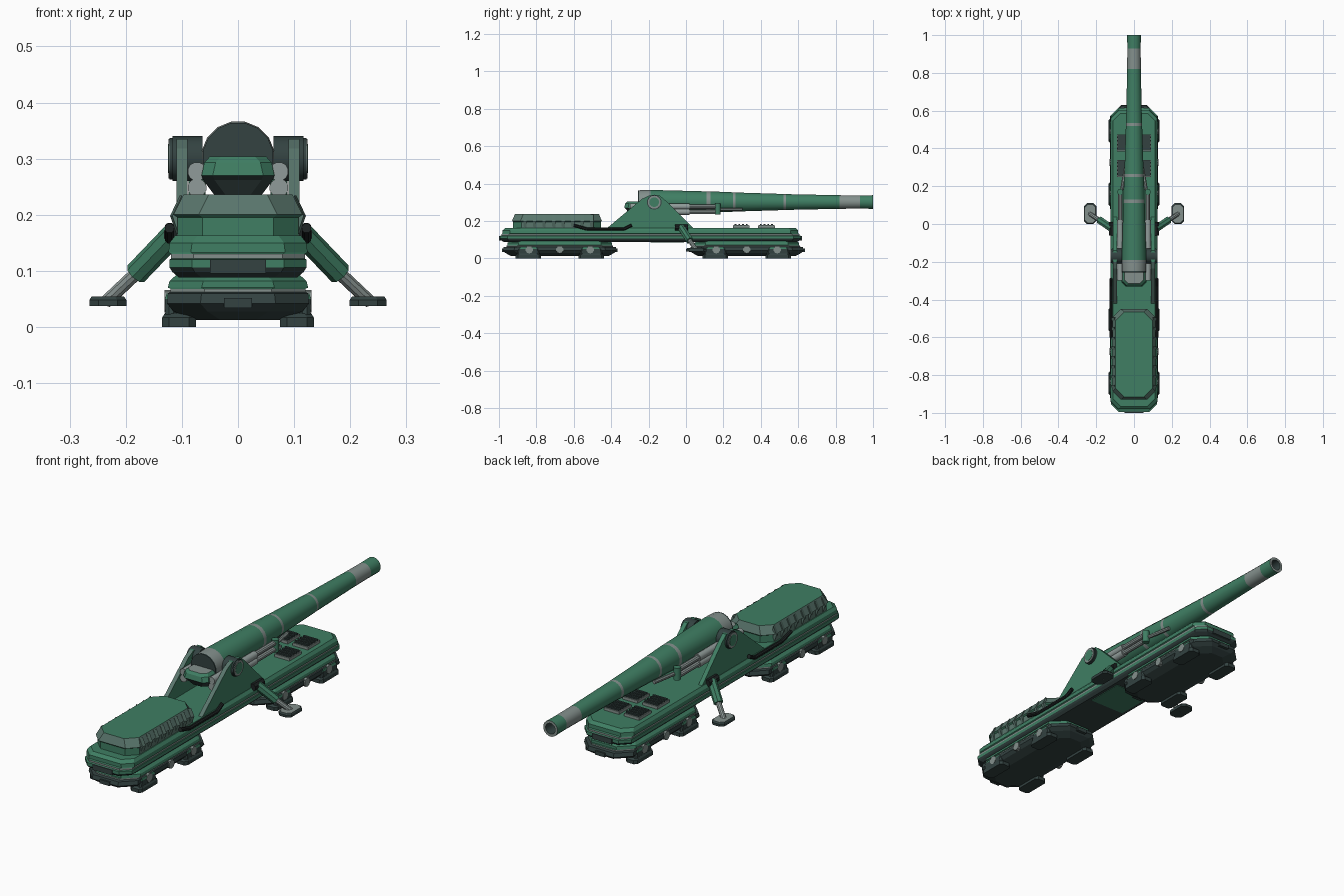
import bpy, bmesh, math
from mathutils import Vector

cube = bpy.data.objects.get("Cube")
if cube:
    bpy.data.objects.remove(cube, do_unlink=True)


def material(name, rgb):
    m = bpy.data.materials.new(name)
    m.use_nodes = True
    m.diffuse_color = (*rgb, 1)
    m.node_tree.nodes["Principled BSDF"].inputs["Base Color"].default_value = (*rgb, 1)
    return m


MATS = [material("army_green", (0.05, 0.21, 0.125)),
        material("dark_steel", (0.033, 0.055, 0.053)),
        material("light_grey", (0.23, 0.28, 0.265)),
        material("grey_green", (0.1, 0.18, 0.15)),
        material("black_rubber", (0.012, 0.016, 0.016)),
        material("pale_metal", (0.28, 0.33, 0.32))]
GREEN, DARK, GREY, MIST, BLACK, PALE = range(6)


def loft(name, rings, cols, smooth=False, rule=None):
    """Skin a stack of equal rings; cols gives one colour per band."""
    bm = bmesh.new()
    vs = [[bm.verts.new(p) for p in ring] for ring in rings]
    n = len(rings[0])
    for a, b, col in zip(vs, vs[1:], cols):
        for i in range(n):
            j = (i + 1) % n
            bm.faces.new((a[i], a[j], b[j], b[i])).material_index = col
    bm.faces.new(vs[0]).material_index = cols[0]
    bm.faces.new(vs[-1]).material_index = cols[-1]
    bmesh.ops.recalc_face_normals(bm, faces=bm.faces)
    if rule:
        for f in bm.faces:
            f.material_index = rule(f)
    me = bpy.data.meshes.new(name)
    bm.to_mesh(me)
    bm.free()
    for m in MATS:
        me.materials.append(m)
    ob = bpy.data.objects.new(name, me)
    bpy.context.collection.objects.link(ob)
    if smooth:
        bpy.ops.object.select_all(action="DESELECT")
        ob.select_set(True)
        bpy.context.view_layer.objects.active = ob
        bpy.ops.object.shade_smooth_by_angle(angle=math.radians(35))
    return ob


def hull(name, cx, cy, levels, cols, cut=0.04, rule=None):
    """Stack of chamfered rectangles given as (half x, half y, z)."""
    rings = []
    for hx, hy, z in levels:
        c = min(cut, hx * 0.6, hy * 0.6)
        quarter = [(hx, hy - c), (hx - c, hy)]
        pts = quarter + [(-x, y) for x, y in quarter[::-1]]
        pts += [(-x, -y) for x, y in pts]
        rings.append([(cx + x, cy + y, z) for x, y in pts])
    return loft(name, rings, cols, rule=rule)


def box(name, cx, cy, cz, sx, sy, sz, col):
    corners = [(-1, -1), (1, -1), (1, 1), (-1, 1)]
    rings = [[(cx + a * sx / 2, cy + b * sy / 2, cz + k * sz / 2) for a, b in corners]
             for k in (-1, 1)]
    return loft(name, rings, [col])


def tube(name, a, b, r, col, sides=12):
    a, b = Vector(a), Vector(b)
    q = (b - a).to_track_quat("Z", "Y")
    circle = [q @ Vector((math.cos(t), math.sin(t), 0)) * r
              for t in (2 * math.pi * (i + 0.5) / sides for i in range(sides))]
    return loft(name, [[p + c for c in circle] for p in (a, b)], [col], True)


# Long deck with skirt, pale seam and sloped upper edge
hull("deck", 0, -0.19,
     [(0.105, 0.785, 0.088), (0.117, 0.8, 0.098), (0.122, 0.805, 0.106), (0.122, 0.805, 0.12),
      (0.119, 0.797, 0.122), (0.119, 0.797, 0.13), (0.124, 0.79, 0.133), (0.122, 0.79, 0.15),
      (0.112, 0.775, 0.163)],
     [DARK, DARK, GREEN, GREEN, GREY, GREEN, GREEN, GREEN])
for end in (-1, 1):
    box("deck_bumper", 0, -0.19 + end * 0.8, 0.108, 0.1, 0.02, 0.025, DARK)
box("belly_panel", 0, -0.1, 0.087, 0.18, 0.18, 0.004, GREEN)

# Two bogies with corner pods, side bosses and couplings
for place, cy in (("front", -0.675), ("rear", 0.325)):
    hull(place + "_bogie", 0, cy,
         [(0.077, 0.26, 0.012), (0.115, 0.29, 0.028), (0.127, 0.305, 0.042), (0.125, 0.3, 0.06),
          (0.12, 0.285, 0.062), (0.12, 0.285, 0.068), (0.125, 0.28, 0.07), (0.122, 0.28, 0.082),
          (0.105, 0.26, 0.097)],
         [DARK, DARK, DARK, DARK, GREY, GREEN, GREEN, GREEN], 0.06)
    for end in (-1, 1):
        box(place + "_coupling", 0, cy + end * 0.3, 0.043, 0.05, 0.02, 0.018, DARK)
        for s in (-1, 1):
            hull(place + "_pod", s * 0.105, cy + end * 0.168,
                 [(0.03, 0.068, 0), (0.03, 0.068, 0.017), (0.025, 0.058, 0.025)],
                 [DARK, DARK], 0.012)
            hull(place + "_pod_guard", s * 0.119, cy + end * 0.168,
                 [(0.01, 0.06, 0.022), (0.011, 0.055, 0.05), (0.008, 0.045, 0.06)],
                 [DARK, GREEN], 0.008)
    for s in (-1, 1):
        for k in (-1, 0, 1):
            y = cy + k * 0.163
            tube(place + "_boss", (s * 0.115, y, 0.046), (s * 0.131, y, 0.046), 0.02, GREY, 10)


# Engine housing: grey-green louvred sides, green top and lower ends
def housing_colour(f):
    if f.normal.z > 0.9:
        return GREEN
    if abs(f.normal.x) > 0.9 or f.calc_center_median().z > 0.2:
        return MIST
    return GREEN


hull("engine_housing", 0, -0.69,
     [(0.108, 0.235, 0.155), (0.108, 0.235, 0.195), (0.115, 0.24, 0.2), (0.097, 0.225, 0.236)],
     [GREEN] * 3, 0.045, housing_colour)
for s in (-1, 1):
    for i in range(8):
        y = -0.87 + i * 0.051
        ring = [(s * 0.106, y, 0.166), (s * 0.117, y, 0.198), (s * 0.1, y, 0.234),
                (s * 0.09, y, 0.2)]
        loft("louvre", [ring, [(x + s * 0.004, yy + 0.018, z) for x, yy, z in ring]], [MIST])

# Barrel, breech face and bore, turned around the gun axis
AXIS = 0.301
profile = [(-0.25, 0.064, GREY), (-0.19, 0.066, GREEN), (0.11, 0.058, GREY), (0.13, 0.058, GREEN),
           (0.25, 0.053, GREY), (0.265, 0.052, GREEN), (0.52, 0.044, GREY), (0.535, 0.043, GREEN),
           (0.82, 0.037, GREY), (0.93, 0.036, GREEN), (1.0, 0.037, GREY), (1.0, 0.025, DARK),
           (0.9, 0.022, DARK)]
turn = [2 * math.pi * (i + 0.5) / 16 for i in range(16)]
loft("barrel", [[(r * math.sin(t), y, AXIS + r * math.cos(t)) for t in turn]
                for y, r, c in profile], [c for y, r, c in profile[:-1]], True)
tube("breech_face", (0, -0.256, AXIS), (0, -0.24, AXIS), 0.064, DARK, 16)


def tray_colour(f):
    if f.normal.z > 0.9:
        return GREY
    return GREEN if f.calc_center_median().z > 0.268 else DARK


hull("breech_tray", 0, -0.255,
     [(0.042, 0.045, 0.235), (0.062, 0.065, 0.262), (0.065, 0.075, 0.27), (0.06, 0.07, 0.293),
      (0.05, 0.06, 0.304)], [DARK] * 4, 0.02, tray_colour)

for s in (-1, 1):
    # Trunnion cheek with pale sloping front edge
    shape = [(-0.43, 0.155), (-0.235, 0.318), (-0.2, 0.335), (-0.14, 0.335), (-0.11, 0.31),
             (0.045, 0.155)]
    loft("trunnion_cheek", [[(s * x, y, z) for y, z in shape] for x in (0.09, 0.11)], [GREEN],
         rule=lambda f: MIST if f.normal.y < -0.3 else GREEN)
    tube("trunnion_drum", (s * 0.063, -0.17, 0.3), (s * 0.117, -0.17, 0.3), 0.04, DARK, 14)
    tube("trunnion_cap", (s * 0.11, -0.17, 0.3), (s * 0.122, -0.17, 0.3), 0.037, DARK, 14)
    tube("trunnion_ring", (s * 0.12, -0.17, 0.3), (s * 0.124, -0.17, 0.3), 0.035, GREY, 14)
    tube("trunnion_hub", (s * 0.12, -0.17, 0.3), (s * 0.125, -0.17, 0.3), 0.026, GREEN, 14)

    # Recoil cylinders with rods and end bracket
    for z in (0.248, 0.277):
        tube("recoil_cylinder", (s * 0.073, -0.3, z), (s * 0.073, 0.02, z), 0.017, PALE)
        tube("recoil_rod", (s * 0.073, 0.02, z), (s * 0.073, 0.17, z), 0.012, PALE, 10)
    tube("recoil_bracket", (s * 0.073, 0.17, 0.235), (s * 0.073, 0.17, 0.292), 0.016, GREEN)
    tube("recoil_tie", (s * 0.067, 0.17, 0.262), (s * 0.045, 0.3, 0.262), 0.009, GREY, 8)

    # Outrigger leg
    hip, knee = Vector((s * 0.115, -0.025, 0.165)), Vector((s * 0.182, 0.02, 0.095))
    foot = Vector((s * 0.235, 0.055, 0.045))
    tube("outrigger_mount", hip - Vector((0, 0.035, 0)), hip + Vector((0, 0.035, 0)), 0.018, BLACK, 8)
    tube("outrigger_sleeve", hip, knee, 0.021, GREEN, 8)
    tube("outrigger_rod", knee, foot, 0.012, PALE, 10)
    hull("outrigger_pad", s * 0.232, 0.055,
         [(0.033, 0.055, 0.037), (0.033, 0.055, 0.048), (0.029, 0.049, 0.054)],
         [DARK, DARK], 0.016, lambda f: GREY if f.normal.z > 0.9 else DARK)

    # Bent side hose
    path = [(-0.6, 0.176), (-0.53, 0.157), (-0.33, 0.157), (-0.29, 0.178)]
    for (y0, z0), (y1, z1) in zip(path, path[1:]):
        tube("side_hose", (s * 0.122, y0, z0), (s * 0.122, y1, z1), 0.009, BLACK, 8)

    # Deck vents with raised bars
    for y in (0.295, 0.43):
        box("vent_frame", s * 0.052, y, 0.167, 0.078, 0.09, 0.018, GREY)
        box("vent_well", s * 0.052, y, 0.177, 0.066, 0.08, 0.004, DARK)
        for k in range(4):
            box("vent_bar", s * 0.052, y - 0.03 + k * 0.02, 0.18, 0.072, 0.009, 0.008, DARK)
